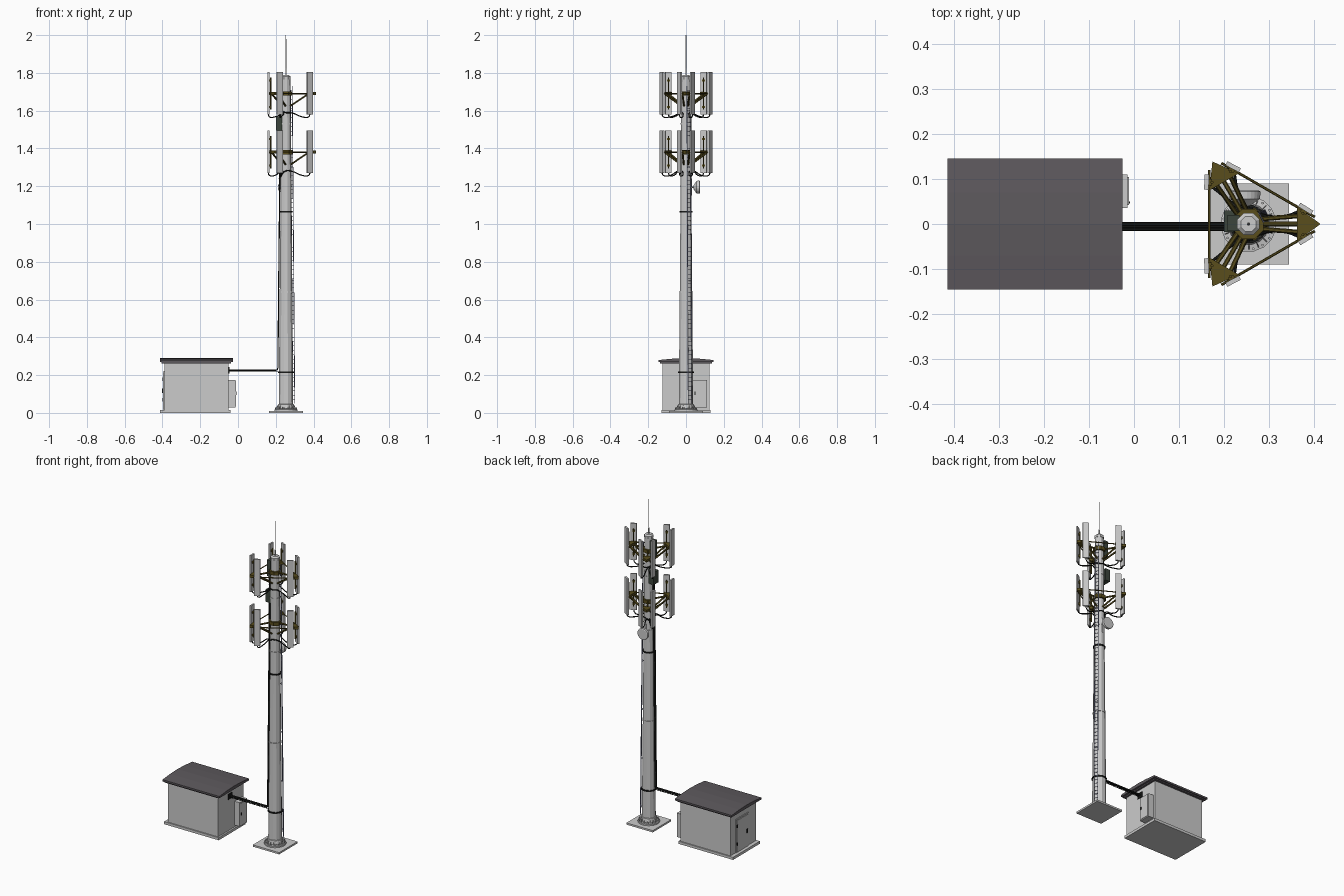
import bpy, bmesh, math
from mathutils import Vector, Matrix

if "Cube" in bpy.data.objects:
    bpy.data.objects.remove(bpy.data.objects["Cube"])

TX = 0.254  # tower axis


def mat(name, c):
    m = bpy.data.materials.new(name)
    m.diffuse_color = (*c, 1)
    m.use_nodes = True
    m.node_tree.nodes["Principled BSDF"].inputs["Base Color"].default_value = m.diffuse_color
    return m


BROWN = mat("brown_steel", (0.10, 0.075, 0.012))
BLACK = mat("cable_black", (0.01, 0.011, 0.01))
GREEN = mat("dark_green", (0.045, 0.06, 0.045))
ROOF = mat("dark_roof", (0.11, 0.10, 0.11))
BLUE = mat("ladder_blue", (0.25, 0.27, 0.42))


def finish(name, bm, m=None):
    bmesh.ops.recalc_face_normals(bm, faces=bm.faces)
    me = bpy.data.meshes.new(name)
    bm.to_mesh(me)
    bm.free()
    ob = bpy.data.objects.new(name, me)
    bpy.context.collection.objects.link(ob)
    if m:
        me.materials.append(m)
    return ob


def box(name, lo, hi, m=None):
    bm = bmesh.new()
    lo, hi = Vector(lo), Vector(hi)
    bmesh.ops.create_cube(bm, size=1, matrix=Matrix.Translation((lo + hi) / 2) @ Matrix.Diagonal((*(hi - lo), 1)))
    return finish(name, bm, m)


def turned_box(name, loc, ang, size, m=None):
    bm = bmesh.new()
    bmesh.ops.create_cube(bm, size=1, matrix=Matrix.Translation(loc) @ Matrix.Rotation(ang, 4, 'Z') @ Matrix.Diagonal((*size, 1)))
    return finish(name, bm, m)


def lathe(name, prof, n, loc, m=None, axis='Z'):
    """Closed revolved shape from (radius, height) pairs."""
    bm = bmesh.new()
    rings = [[bm.verts.new((r * math.cos(2 * math.pi * (i + .5) / n), r * math.sin(2 * math.pi * (i + .5) / n), z))
              for i in range(n)] for r, z in prof]
    for a, b in zip(rings, rings[1:]):
        for i in range(n):
            bm.faces.new((a[i], a[(i + 1) % n], b[(i + 1) % n], b[i]))
    bm.faces.new(rings[0])
    bm.faces.new(rings[-1])
    mx = Matrix.Translation(loc)
    if axis == 'Y':
        mx = mx @ Matrix.Rotation(-math.pi / 2, 4, 'X')
    bm.transform(mx)
    return finish(name, bm, m)


def prism(name, pts, offset, m=None):
    """Flat polygon extruded along an offset vector."""
    bm = bmesh.new()
    f = bm.faces.new([bm.verts.new(p) for p in pts])
    r = bmesh.ops.extrude_face_region(bm, geom=[f])
    bmesh.ops.translate(bm, vec=offset, verts=[v for v in r['geom'] if isinstance(v, bmesh.types.BMVert)])
    return finish(name, bm, m)


def tubes(name, paths, r, m=None, smooth=False):
    cu = bpy.data.curves.new(name, 'CURVE')
    cu.dimensions = '3D'
    cu.bevel_depth = r
    cu.bevel_resolution = 1
    cu.use_fill_caps = True
    cu.resolution_u = 4
    for p in paths:
        s = cu.splines.new('BEZIER' if smooth else 'POLY')
        pts = s.bezier_points if smooth else s.points
        pts.add(len(p) - 1)
        for q, co in zip(pts, p):
            q.co = co if smooth else (*co, 1)
            if smooth:
                q.handle_left_type = q.handle_right_type = 'AUTO'
    if m:
        cu.materials.append(m)
    ob = bpy.data.objects.new(name, cu)
    bpy.context.collection.objects.link(ob)
    bpy.ops.object.select_all(action='DESELECT')
    bpy.context.view_layer.objects.active = ob
    ob.select_set(True)
    bpy.ops.object.convert(target='MESH')
    bpy.ops.object.shade_smooth_by_angle()


def pole_r(z):
    return 0.040 - 0.016 * z / 1.79


def polar(r, deg, z):
    a = math.radians(deg)
    return (TX + r * math.cos(a), r * math.sin(a), z)


# Mast: plate, flange, gussets, tapered shaft, joints, rod
box("mast_base_plate", (TX - .09, -.09, 0), (TX + .09, .09, .011))
lathe("mast_flange", [(.062, .011), (.062, .019), (.046, .022), (.043, .045), (.039, .047)], 16, (TX, 0, 0))
for i in range(16):
    d = i * 22.5
    prism("base_gusset", [polar(.040, d, .018), polar(.058, d, .018), polar(.043, d, .042), polar(.040, d, .042)],
          Vector(polar(.002, d + 90, 0)) - Vector((TX, 0, 0)))
    lathe("anchor_bolt", [(.003, .011), (.003, .028)], 6, polar(.056, d + 11, 0))
lathe("mast_shaft", [(pole_r(.02), .02), (pole_r(1.77), 1.77)], 12, (TX, 0, 0))
lathe("mast_cap", [(.027, 1.765), (.027, 1.78), (.018, 1.788)], 8, (TX, 0, 0))
lathe("lightning_rod", [(.004, 1.78), (.004, 1.82), (.002, 1.825), (.0015, 2.0)], 8, (TX, 0, 0))
for z in (.215, 1.065):
    lathe("cable_clamp_ring", [(pole_r(z) + .005, z - .004), (pole_r(z) + .005, z + .004)], 12, (TX, 0, 0), BLACK)
for z in (.64, 1.2, 1.53):
    lathe("shaft_joint", [(pole_r(z) + .0025, z - .004), (pole_r(z) + .0025, z + .004)], 12, (TX, 0, 0))

# Ladder following the taper
LA = 27


def rail(side, z):
    p, t = Vector(polar(pole_r(z) + .007, LA, z)), Vector(polar(1, LA + 90, 0)) - Vector((TX, 0, 0))
    return p + t * side * .011


tubes("ladder_rails", [[rail(s, .05), rail(s, 1.73)] for s in (-1, 1)], .002, BLUE)
tubes("ladder_rungs", [[rail(-1, .07 + i * .0237), rail(1, .07 + i * .0237)] for i in range(70)], .0014, BLUE)
tubes("ladder_brackets", [[rail(s, z), polar(pole_r(z) - .004, LA, z)] for s in (-1, 1)
                          for z in (.1, .4, .7, 1.0, 1.3, 1.6)], .0015, BLUE)

# Two antenna tiers with three sectors each
for tier, z in (("lower", 1.38), ("upper", 1.69)):
    r = pole_r(z)
    lathe(tier + "_collar", [(r + .011, z - .011), (r + .011, z + .011)], 8, (TX, 0, 0), BROWN)
    arms, links, cables = [], [], []
    for a in (0, 120, 240):
        tri = [polar(math.hypot(x, y), a + math.degrees(math.atan2(y, x)), z - .008)
               for x, y in ((.108, -.038), (.160, 0), (.108, .038))]
        prism(tier + "_sector_plate", tri, (0, 0, .016), BROWN)
        arms.append([polar(r, a, z), polar(.115, a, z)])
        arms += [[polar(r, a + s * 25, z - .065), polar(.115, a + s * 9, z - .005)] for s in (-1, 1)]
        links.append([polar(.148, a + 6, z), polar(.148, a + 114, z)])
        for s in (-1, 1):
            d = a + s * math.degrees(math.atan2(.034, .127))
            pr = math.hypot(.127, .034)
            ang = math.radians(a + s * 58)
            turned_box(tier + "_panel_antenna", polar(pr, d, z + .002), ang, (.010, .034, .225))
            for dz in (-.07, .07):
                b = Vector(polar(pr, d, z + dz)) - Vector((math.cos(ang), math.sin(ang), 0)) * .008
                turned_box(tier + "_panel_bracket", b, ang, (.008, .014, .012), BROWN)
            pp = Vector(polar(pr, d, z)) - Vector((math.cos(ang), math.sin(ang), 0)) * .012
            tubes(tier + "_mount_pipe", [[pp + Vector((0, 0, h)) for h in (-.085, .085)]], .0035, BROWN)
            # feeder cables sweep around to the rear of the mast
            mid = a + s * 9 if a else s * 30
            end = 180 - s * 10 if a == 0 else (a - 180) * .35 + 180 + s * 3
            path = [polar(pr, d, z - .108), polar(pr - .006, d, z - .122), polar(.085, a + s * 12, z - .122),
                    polar(r + .012, mid, z - .102)]
            if a == 0:
                path.append(polar(r + .009, s * 95, z - .10))
            path.append(polar(r + .009, end, z - .085 if tier == "upper" else z - .14))
            cables.append(path)
    tubes(tier + "_arms", arms, .005, BROWN)
    tubes(tier + "_link_rods", links, .003, BROWN)
    tubes(tier + "_feeders", cables, .0032, BLACK, True)

# Equipment boxes on the mast
box("junction_box", (.200, -.018, 1.495), (.234, .030, 1.57), GREEN)
box("radio_unit", (.208, -.016, 1.655), (.234, .020, 1.755), GREEN)

# Microwave drum dish
lathe("dish", [(.010, 0), (.022, .008), (.034, .016), (.035, .032), (.031, .034)], 24, (.246, .040, 1.195), None, 'Y')
tubes("dish_mount", [[(TX, .02, 1.195), (.246, .044, 1.195)], [(TX, .028, 1.15), (TX, .028, 1.24)]], .005)

# Cable run from shed up the mast
runs = []
for y in (-.012, -.006, 0):
    runs.append([(-.06, y, .226), (.20, y, .226), (.209, y, .229), (.211, y, .238),
                 (TX - pole_r(1.2) - .004, y, 1.2), (TX - pole_r(1.7) - .004, y, 1.7)])
tubes("main_cable_run", runs, .0036, BLACK)
tubes("cable_tray", [[(-.05, y, .220), (.213, y, .220)] for y in (-.014, .002)], .002, BLACK)
box("cable_entry_plate", (-.055, -.026, .208), (-.046, .014, .242), BLACK)

# Shed
box("shed_slab", (-.413, -.131, 0), (-.040, .131, .016))
box("shed_walls", (-.390, -.124, .012), (-.050, .124, .268))
prism("shed_fascia", [(-.405, -.138, .262), (-.405, .138, .262), (-.405, .138, .272), (-.405, -.138, .272)],
      (.367, 0, 0), ROOF)
prism("shed_roof", [(-.414, -.145, .269), (-.414, .145, .269), (-.414, .145, .280), (-.414, .07, .287),
                    (-.414, 0, .290), (-.414, -.07, .287), (-.414, -.145, .280)], (.388, 0, 0), ROOF)
box("door_frame", (-.394, -.047, .016), (-.388, .075, .222))
box("door", (-.397, -.040, .018), (-.390, .068, .214))
box("door_handle", (-.403, -.030, .105), (-.396, -.023, .128), BLACK)
for z in (.06, .17):
    box("door_hinge", (-.400, .062, z), (-.393, .070, z + .018), BLACK)
box("wall_cabinet", (-.051, .036, .028), (-.014, .110, .175))
box("cabinet_door", (-.015, .042, .034), (-.0115, .104, .169))
box("cabinet_latch", (-.012, .046, .095), (-.009, .050, .112), BLACK)
